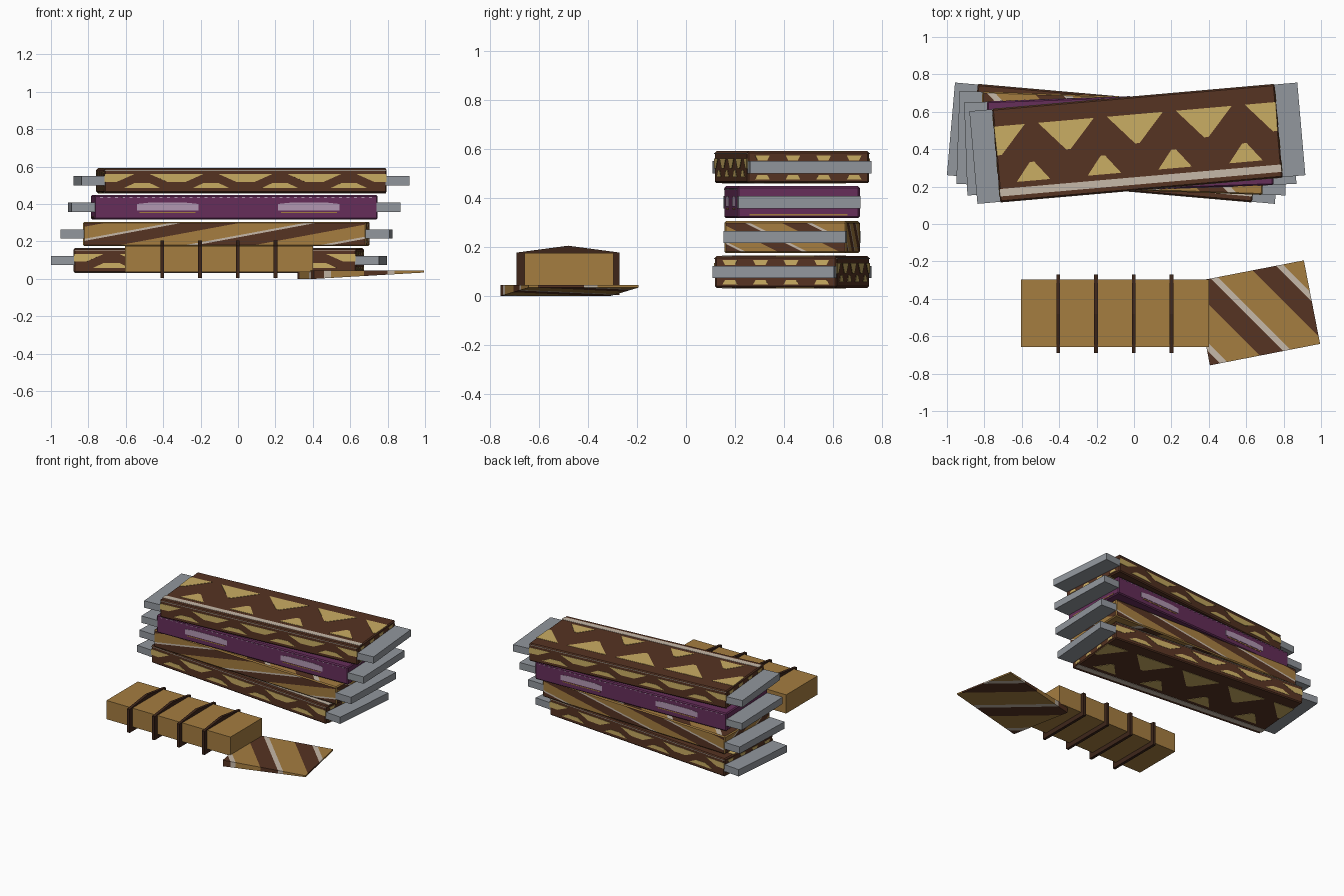
import bpy, bmesh, math
from mathutils import Vector, Matrix

if "Cube" in bpy.data.objects:
    bpy.data.objects.remove(bpy.data.objects["Cube"])


def material(name, rgb):
    m = bpy.data.materials.new(name)
    lin = [((c / 255 + 0.055) / 1.055) ** 2.4 for c in rgb]
    m.diffuse_color = (*lin, 1)
    m.use_nodes = True
    m.node_tree.nodes["Principled BSDF"].inputs["Base Color"].default_value = m.diffuse_color
    return m


BROWN, GOLD, YELLOW, CREAM, FOIL, PURPLE, MAUVE, DARK = range(8)
MATS = [material(*a) for a in (
    ("wrapper brown", (86, 51, 34)), ("caramel gold", (165, 125, 64)),
    ("pale yellow", (202, 173, 99)), ("cream", (198, 184, 168)),
    ("foil grey", (146, 151, 157)), ("purple", (102, 46, 90)),
    ("mauve", (178, 152, 178)), ("dark band", (62, 38, 26)))]


def finish(bm, name, matrix=Matrix()):
    bmesh.ops.recalc_face_normals(bm, faces=bm.faces)
    me = bpy.data.meshes.new(name)
    bm.to_mesh(me)
    bm.free()
    for m in MATS:
        me.materials.append(m)
    ob = bpy.data.objects.new(name, me)
    ob.matrix_world = matrix
    bpy.context.collection.objects.link(ob)
    return ob


def box(size, mat, center=(0, 0, 0), bevel=0):
    bm = bmesh.new()
    bmesh.ops.create_cube(bm, size=1, matrix=Matrix.Translation(center) @ Matrix.Diagonal((*size, 1)))
    if bevel:
        bmesh.ops.bevel(bm, geom=bm.edges[:], offset=bevel, segments=1, affect='EDGES')
    for f in bm.faces:
        f.material_index = mat
    return bm


def prism(bm, pts, vec, mat):
    """Closed prism from a 3D outline pushed along vec."""
    a = [bm.verts.new(p) for p in pts]
    b = [bm.verts.new(Vector(p) + Vector(vec)) for p in pts]
    n = len(a)
    fs = [bm.faces.new(a[::-1]), bm.faces.new(b)]
    fs += [bm.faces.new((a[i], a[(i + 1) % n], b[(i + 1) % n], b[i])) for i in range(n)]
    for f in fs:
        f.material_index = mat


L, W, H = 1.516, 0.50, 0.13


def plate(bm, pts, axis, sign, mat):
    """Thin painted plate on one side of a bar; pts are the two in-plane coordinates."""
    half = (L / 2, W / 2, H / 2)
    lim = [half[i] - 0.002 for i in range(3) if i != axis]
    out = []
    for p in pts:
        q = [max(-lim[i], min(lim[i], p[i])) for i in range(2)]
        q.insert(axis, sign * (half[axis] - 0.001))
        out.append(q)
    vec = [0, 0, 0]
    vec[axis] = sign * 0.003
    prism(bm, out, vec, mat)


def rect(x0, x1, y0, y1):
    return [(x0, y0), (x1, y0), (x1, y1), (x0, y1)]


def triangle(x, half, base, tip, flat=0.012):
    return [(x - half, base), (x + half, base), (x + flat, tip), (x - flat, tip)]


def stripes(bm, pick, n, bands):
    """Cut the picked faces into bands along n and colour them."""
    n = Vector(n)
    for d in sorted({d for lo, hi, m in bands for d in (lo, hi)}):
        fs = [f for f in bm.faces if pick(f)]
        geom = list({e for f in fs for e in f.edges} | {v for f in fs for v in f.verts}) + fs
        bmesh.ops.bisect_plane(bm, geom=geom, dist=1e-5, plane_co=n * (d / n.length_squared), plane_no=n)
        bm.normal_update()
    for f in bm.faces:
        if pick(f):
            u = n.dot(f.calc_center_median())
            for lo, hi, m in bands:
                if lo < u < hi:
                    f.material_index = m


def triangle_wrapper():
    bm = box((L, W, H), BROWN, bevel=0.007)
    for s in (-1, 1):
        # top and bottom: big and small triangles with a cream stripe
        for k in range(-2, 3):
            plate(bm, triangle(k * 0.37, 0.15, 0.155, 0.0), 2, s, YELLOW)
            plate(bm, triangle(k * 0.37, 0.145, 0.036, -0.006, 0.05), 1, s, YELLOW)
        for k in (-1.5, -0.5, 0.5, 1.5):
            plate(bm, triangle(k * 0.38, 0.09, -0.15, -0.05), 2, s, YELLOW)
            plate(bm, triangle(k * 0.37, 0.10, -0.04, -0.012, 0.04), 1, s, YELLOW)
            plate(bm, triangle(k * 0.125, 0.03, 0.048, 0.028, 0.02), 0, s, YELLOW)
            plate(bm, triangle(k * 0.125, 0.03, -0.05, -0.032, 0.02), 0, s, YELLOW)
        plate(bm, rect(-1, 1, -0.22, -0.18), 2, s, CREAM)
        plate(bm, rect(-1, 1, 0.053, 0.057), 1, s, CREAM)
    return bm


def striped_wrapper():
    bm = box((L, W, H), GOLD, bevel=0.007)
    bm.normal_update()

    def bands(start, step, count, w, c):
        r = []
        for k in range(count):
            a = start + k * step
            r += [(a, a + w, BROWN), (a + w, a + w + c, CREAM)]
        return r
    stripes(bm, lambda f: abs(f.normal.z) > 0.9, (1, 1, 0), bands(-1.05, 0.41, 6, 0.15, 0.045))
    stripes(bm, lambda f: abs(f.normal.y) > 0.9, (-1, 0, 5.4), bands(-1.2, 0.72, 4, 0.31, 0.06))
    stripes(bm, lambda f: abs(f.normal.x) > 0.9, (0, 1, 2), bands(-0.4, 0.25, 4, 0.1, 0.02))
    return bm


def purple_wrapper():
    bm = box((L, W, H), PURPLE, bevel=0.007)
    for s in (-1, 1):
        for x in (-0.365, 0.39):
            plate(bm, [(x - 0.165, -0.018), (x + 0.165, -0.018), (x + 0.165, 0.018),
                       (x + 0.1, 0.025), (x - 0.1, 0.025), (x - 0.165, 0.018)], 1, s, MAUVE)
            plate(bm, rect(x - 0.15, x + 0.15, -0.030, -0.024), 1, s, GOLD)
        for k in range(-18, 19):
            plate(bm, rect(k * 0.04 - 0.008, k * 0.04 + 0.008, 0.05, 0.055), 1, s, MAUVE)
        plate(bm, rect(-0.2, 0.2, -0.054, -0.048), 0, s, GOLD)
    return bm


# stack of four wrapped bars, each turned a little, with foil ends showing
STACK = [("lower_triangle", triangle_wrapper, -0.102, -5), ("striped", striped_wrapper, -0.062, -2),
         ("purple", purple_wrapper, -0.02, 2), ("upper_triangle", triangle_wrapper, 0.018, 5)]
for i, (name, make, x, deg) in enumerate(STACK):
    mat = Matrix.Translation((x, 0.432, 0.098 + i * 0.1423)) @ Matrix.Rotation(math.radians(deg), 4, 'Z')
    finish(make(), name + "_wrapper", mat)
    finish(box((1.76, 0.497, 0.05), FOIL), name + "_foil", mat)

# unwrapped bar
finish(box((1.005, 0.363, 0.137), GOLD, (-0.1025, -0.477, 0.1065)), "loose_bar")

# peaked bands around the loose bar
for i in range(4):
    bm = bmesh.new()
    x = -0.415 + i * 0.202
    prism(bm, [(x, -0.69, 0.005), (x, -0.27, 0.005), (x, -0.27, 0.177), (x, -0.48, 0.205), (x, -0.69, 0.177)],
          (0.02, 0, 0), DARK)
    finish(bm, "bar_band_%d" % (i + 1))

# torn wrapper piece: wedge with a flat top and rising underside
bm = box((0.6, 0.455, 0.045), GOLD, (0, 0, 0.0225))
for v in bm.verts:
    if v.co.x > 0 and v.co.z < 0.01:
        v.co.z = 0.034
bm.transform(Matrix.Translation((0.657, -0.475, 0)) @ Matrix.Rotation(math.radians(11), 4, 'Z'))
bands = []
for a in (-0.435, -0.03, 0.385):
    bands += [(a, a + 0.15, BROWN), (a + 0.15, a + 0.195, CREAM)]
stripes(bm, lambda f: True, (1, 1, 0), bands)
finish(bm, "torn_wrapper_piece")
